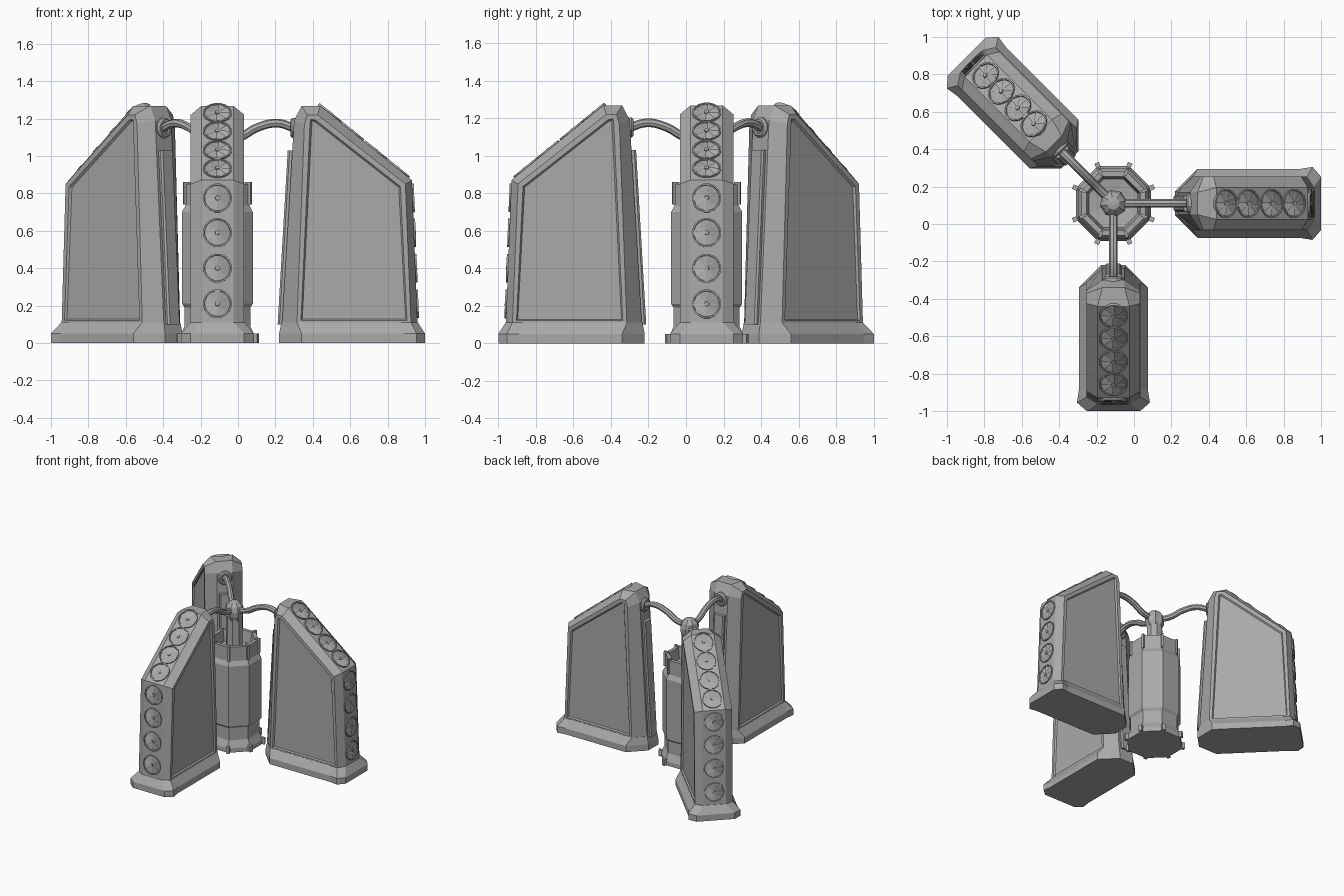
import bpy, bmesh
from math import pi, sin, cos, atan2
from mathutils import Matrix, Vector

if "Cube" in bpy.data.objects:
    bpy.data.objects.remove(bpy.data.objects["Cube"], do_unlink=True)

GREY = (0.4, 0.4, 0.4, 1)
mat = bpy.data.materials.new("plain grey")
mat.use_nodes = True
mat.diffuse_color = GREY
mat.node_tree.nodes["Principled BSDF"].inputs["Base Color"].default_value = GREY
HUB = Matrix.Translation((-0.11, 0.11, 0))


def finish(bm, name, matrix):
    bmesh.ops.recalc_face_normals(bm, faces=bm.faces)
    me = bpy.data.meshes.new(name)
    bm.to_mesh(me)
    bm.free()
    me.materials.append(mat)
    ob = bpy.data.objects.new(name, me)
    ob.matrix_world = matrix
    bpy.context.collection.objects.link(ob)
    return ob


def loft(bm, rings, caps=True):
    """Join rings of points, with end caps; returns the two cap faces."""
    rows = [[bm.verts.new(p) for p in ring] for ring in rings]
    n = len(rows[0])
    for a, b in zip(rows, rows[1:]):
        for i in range(n):
            j = (i + 1) % n
            bm.faces.new((a[i], a[j], b[j], b[i]))
    if caps:
        return [bm.faces.new(rows[0]), bm.faces.new(rows[-1])]


def lathe(bm, profile, sides, rib=1.0, frame=None, caps=True):
    """Spin (radius, height) points; rib scales every second corner."""
    frame = frame or Matrix()
    def corner(i, r, z):
        a = 2 * pi * (i + 0.5) / sides
        k = r * (rib if i % 2 else 1)
        return frame @ Vector((k * cos(a), k * sin(a), z))
    loft(bm, [[corner(i, r, z) for i in range(sides)] for r, z in profile], caps)


def block(bm, lo, hi, frame=None):
    """Box between two opposite corners."""
    mid = (Vector(lo) + Vector(hi)) / 2
    size = Vector(hi) - Vector(lo)
    m = (frame or Matrix()) @ Matrix.Translation(mid) @ Matrix.Diagonal((*size, 1))
    bmesh.ops.create_cube(bm, size=1, matrix=m)


def plan(half, z):
    """Symmetric outline from points on one side."""
    return [(r, t, z) for r, t in half] + [(r, -t, z) for r, t in reversed(half)]


def fan(bm, r, z, tilt):
    """Round fan with rim, hub and eight pitched blades."""
    f = Matrix.Translation((r, 0, z)) @ Matrix.Rotation(tilt, 4, 'Y')
    lathe(bm, [(0.078, -0.01), (0.078, 0.009), (0.07, 0.009), (0.068, 0.001)], 16, frame=f)
    lathe(bm, [(0.014, 0), (0.012, 0.01)], 8, frame=f)
    for i in range(8):
        a, b = 2 * pi * i / 8, 2 * pi * (i + 0.9) / 8
        pts = [(0.012, a, 0.003), (0.069, a, 0.002), (0.069, b, 0.009), (0.012, b, 0.009)]
        bm.faces.new([bm.verts.new(f @ Vector((k * cos(c), k * sin(c), h))) for k, c, h in pts])


# Tower outlines: (radius, height) at the middle and at the side walls
CORE = [(0.345, 0.1), (1.07, 0.1), (1.04, 0.87), (0.55, 1.268), (0.45, 1.268), (0.41, 1.19)]
CORE_HALF = [0.06, 0.085, 0.085, 0.085, 0.06, 0.06]
SIDE = [(0.425, 0.1), (1.035, 0.1), (1.005, 0.85), (0.535, 1.22), (0.48, 1.22), (0.465, 1.17)]


def tower(angle, label):
    m = HUB @ Matrix.Rotation(angle, 4, 'Z')

    # chamfered body with recessed side panels
    bm = bmesh.new()
    core = [[(r, s * w, z) for (r, z), w in zip(CORE, CORE_HALF)] for s in (-1, 1)]
    side = [[(r, s * 0.143, z) for r, z in SIDE] for s in (-1, 1)]
    panels = loft(bm, [side[0], core[0], core[1], side[1]])
    bmesh.ops.recalc_face_normals(bm, faces=bm.faces)
    for thickness, depth in ((0.03, 0), (0.01, -0.012), (0.015, 0)):
        bmesh.ops.inset_individual(bm, faces=panels, thickness=thickness, depth=depth)
    finish(bm, label + "_tower_body", m)

    # flared foot
    bm = bmesh.new()
    wide = [(0.33, 0.065), (0.45, 0.185), (1.0, 0.185), (1.065, 0.195), (1.11, 0.143)]
    slim = [(0.342, 0.062), (0.425, 0.144), (0.98, 0.144), (1.035, 0.144), (1.072, 0.087)]
    loft(bm, [plan(wide, 0), plan(wide, 0.05), plan(slim, 0.11)])
    finish(bm, label + "_tower_foot", m)

    # fans up the outer face and along the slope
    bm = bmesh.new()
    for z in (0.21, 0.4, 0.59, 0.775):
        k = (z - 0.1) / 0.77
        fan(bm, 1.07 - 0.03 * k, z, pi / 2 - atan2(0.03, 0.77))
    for r in (0.965, 0.845, 0.72, 0.6):
        k = (1.04 - r) / 0.49
        fan(bm, r, 0.87 + 0.398 * k, atan2(0.398, 0.49))
    finish(bm, label + "_tower_fans", m)

    # inner strip
    bm = bmesh.new()
    loft(bm, [plan([(r, 0.036), (r + 0.01, 0.045), (r + 0.05, 0.045)], z)
              for r, z in ((0.322, 0.1), (0.376, 1.03))])
    finish(bm, label + "_tower_strip", m)

    # cable socket
    bm = bmesh.new()
    f = Matrix.Translation((0.43, 0, 1.15)) @ Matrix.Rotation(-pi / 2, 4, 'Y')
    lathe(bm, [(0.055, 0), (0.055, 0.03), (0.045, 0.04), (0.032, 0.04), (0.03, 0.03)], 12, frame=f)
    finish(bm, label + "_cable_socket", m)

    # arched cable
    cu = bpy.data.curves.new(label + "_cable", 'CURVE')
    cu.dimensions = '3D'
    cu.bevel_depth = 0.023
    cu.bevel_resolution = 2
    cu.resolution_u = 5
    path = [(0.42, 1.145), (0.32, 1.175), (0.21, 1.15), (0.12, 1.1), (0.02, 1.08)]
    sp = cu.splines.new('BEZIER')
    sp.bezier_points.add(len(path) - 1)
    for p, (r, z) in zip(sp.bezier_points, path):
        p.co = (r, 0, z)
        p.handle_left_type = p.handle_right_type = 'AUTO'
    cu.materials.append(mat)
    ob = bpy.data.objects.new(label + "_cable", cu)
    ob.matrix_world = m
    bpy.context.collection.objects.link(ob)
    bpy.ops.object.select_all(action='DESELECT')
    ob.select_set(True)
    bpy.context.view_layer.objects.active = ob
    bpy.ops.object.convert(target='MESH')
    bpy.ops.object.shade_smooth_by_angle()


for angle, label in ((0, "left"), (-pi / 2, "front"), (3 * pi / 4, "back_right")):
    tower(angle, label)

# central canister with an open cup on top
bm = bmesh.new()
lathe(bm, [(0.217, 0), (0.217, 0.035), (0.19, 0.09), (0.19, 0.19), (0.205, 0.21), (0.205, 0.7),
           (0.185, 0.735), (0.185, 0.85), (0.155, 0.85), (0.14, 0.76), (0.07, 0.75)], 8)
finish(bm, "canister", HUB)

# corner lugs and rim fins
bm = bmesh.new()
for i in range(8):
    f = Matrix.Rotation(2 * pi * (i + 0.5) / 8, 4, 'Z')
    block(bm, (0.19, -0.013, 0), (0.235, 0.013, 0.05), f)
    block(bm, (0.16, -0.008, 0.74), (0.196, 0.008, 0.86), f)
finish(bm, "canister_lugs", HUB)

# column and ribbed knob
bm = bmesh.new()
lathe(bm, [(0.065, 0.74), (0.06, 1.02)], 8)
finish(bm, "column", HUB)
bm = bmesh.new()
lathe(bm, [(0.05, 0.99), (0.07, 1.04), (0.074, 1.08), (0.062, 1.12), (0.035, 1.145), (0.012, 1.15)],
      16, rib=0.9)
finish(bm, "knob", HUB)
